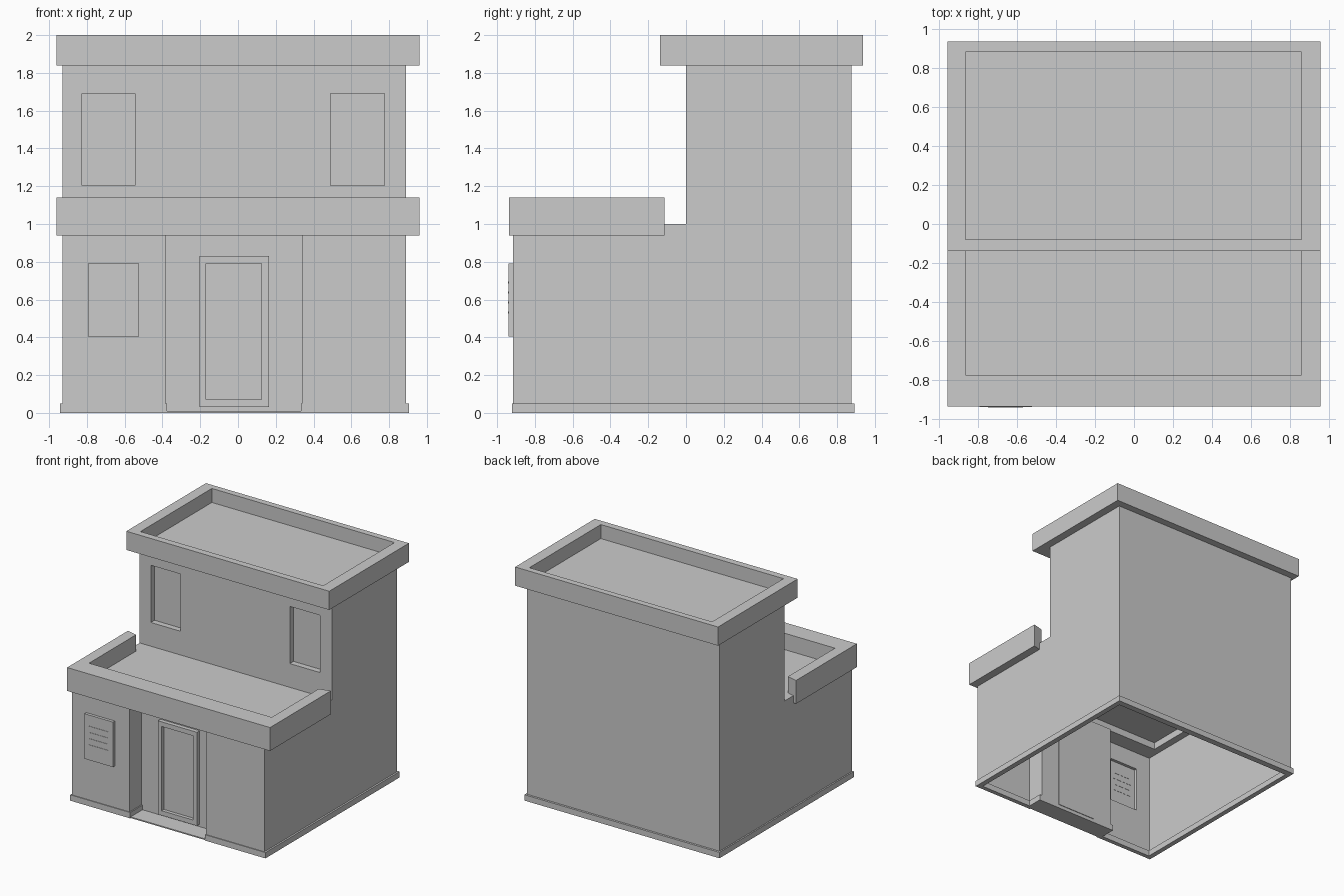
import bpy, bmesh
from mathutils import Vector

if "Cube" in bpy.data.objects:
    bpy.data.objects.remove(bpy.data.objects["Cube"])


def finish(name, bm, recalc=True):
    bmesh.ops.remove_doubles(bm, verts=bm.verts, dist=1e-5)
    if recalc:
        bmesh.ops.recalc_face_normals(bm, faces=bm.faces)
    me = bpy.data.meshes.new(name)
    bm.to_mesh(me)
    bm.free()
    ob = bpy.data.objects.new(name, me)
    bpy.context.collection.objects.link(ob)
    return ob


def face(bm, pts, out):
    f = bm.faces.new([bm.verts.new(p) for p in pts])
    f.normal_update()
    if f.normal.dot(Vector(out)) < 0:
        f.normal_flip()


def box(name, x0, x1, y0, y1, z0, z1):
    bm = bmesh.new()
    bmesh.ops.create_cube(bm, size=1)
    for v in bm.verts:
        v.co = ((x0, x1)[v.co.x > 0], (y0, y1)[v.co.y > 0], (z0, z1)[v.co.z > 0])
    return finish(name, bm)


def sweep(name, outer, inner, lo, hi, closed, upright=False):
    """Rectangular moulding between an outer and an inner path."""
    bm = bmesh.new()
    secs = []
    for o, i in zip(outer, inner):
        sec = [(*o, lo), (*o, hi), (*i, hi), (*i, lo)]
        secs.append([bm.verts.new((a, c, b) if upright else (a, b, c)) for a, b, c in sec])
    n = len(secs)
    for k in range(n if closed else n - 1):
        s, t = secs[k], secs[(k + 1) % n]
        for j in range(4):
            bm.faces.new((s[j], s[(j + 1) % 4], t[(j + 1) % 4], t[j]))
    if not closed:
        bm.faces.new(secs[0])
        bm.faces.new(secs[-1])
    return finish(name, bm)


def rect(x0, x1, y0, y1):
    return [(x0, y0), (x1, y0), (x1, y1), (x0, y1)]


def relief_wall(bm, xs, zs, y, depth):
    """Front wall of grid cells, each pushed in or out by depth(column, row)."""
    nx, nz = len(xs) - 1, len(zs) - 1
    for i in range(nx):
        for j in range(nz):
            d = y + depth(i, j)
            x0, x1, z0, z1 = xs[i], xs[i + 1], zs[j], zs[j + 1]
            face(bm, [(x0, d, z0), (x1, d, z0), (x1, d, z1), (x0, d, z1)], (0, -1, 0))
            if i + 1 < nx:
                e = y + depth(i + 1, j)
                if e != d:
                    face(bm, [(x1, d, z0), (x1, e, z0), (x1, e, z1), (x1, d, z1)], (e - d, 0, 0))
            if j + 1 < nz:
                e = y + depth(i, j + 1)
                if e != d:
                    face(bm, [(x0, d, z1), (x1, d, z1), (x1, e, z1), (x0, e, z1)], (0, 0, e - d))


# Hollow wall shell, open underneath
L, R, F, B = -0.93, 0.89, -0.915, 0.875
shell = bmesh.new()
side = [(F, 0), (B, 0), (B, 1.84), (0, 1.84), (0, 1), (F, 1)]
face(shell, [(L, y, z) for y, z in side], (-1, 0, 0))
face(shell, [(R, y, z) for y, z in side], (1, 0, 0))
face(shell, [(L, B, 0), (R, B, 0), (R, B, 1.84), (L, B, 1.84)], (0, 1, 0))
# lower front: raised vent panel and entrance recess
relief_wall(shell, [L, -0.795, -0.525, -0.385, 0.34, R], [0, 0.405, 0.79, 0.94], F,
            lambda i, j: 0.16 if i == 3 else (-0.025 if (i, j) == (1, 1) else 0))
# upper front: two window recesses
relief_wall(shell, [L, -0.825, -0.545, 0.49, 0.775, R], [1, 1.203, 1.692, 1.84], 0,
            lambda i, j: 0.05 if j == 1 and i in (1, 3) else 0)
# terrace floor
face(shell, [(L, -0.775, 1), (R, -0.775, 1), (R, 0, 1), (L, 0, 1)], (0, 0, 1))
finish("wall_shell", shell, recalc=False)

# Parapets and upper roof
sweep("upper_parapet", rect(-0.96, 0.96, -0.138, 0.938),
      rect(-0.867, 0.862, -0.08, 0.885), 1.84, 2.0, True)
box("upper_roof", -0.867, 0.862, -0.08, 0.885, 1.84, 1.88)
sweep("terrace_parapet",
      [(-0.96, -0.115), (-0.96, -0.938), (0.96, -0.938), (0.96, -0.115)],
      [(-0.867, -0.14), (-0.867, -0.775), (0.862, -0.775), (0.862, -0.14)], 0.94, 1.14, False)

# Plinth wrapping the base and turning into the entrance
sweep("plinth",
      [(-0.375, -0.755), (-0.375, -0.922), (-0.942, -0.922), (-0.942, 0.893),
       (0.905, 0.893), (0.905, -0.922), (0.333, -0.922), (0.333, -0.755)],
      [(-0.41, -0.755), (-0.41, -0.885), (-0.9, -0.885), (-0.9, 0.84),
       (0.86, 0.84), (0.86, -0.885), (0.365, -0.885), (0.365, -0.755)], 0, 0.05, False)
box("entrance_floor", -0.385, 0.34, -0.915, -0.755, 0, 0.01)

# Door
sweep("door_frame", rect(-0.205, 0.165, 0.03, 0.83), rect(-0.17, 0.125, 0.07, 0.79),
      -0.79, -0.75, True, upright=True)
box("door_panel", -0.17, 0.125, -0.76, -0.75, 0.07, 0.79)

# Vent slats
for k in range(4):
    z = 0.69 - 0.053 * k
    box(f"vent_slat_{k + 1}", -0.75, -0.57, -0.943, -0.938, z - 0.006, z + 0.006)
